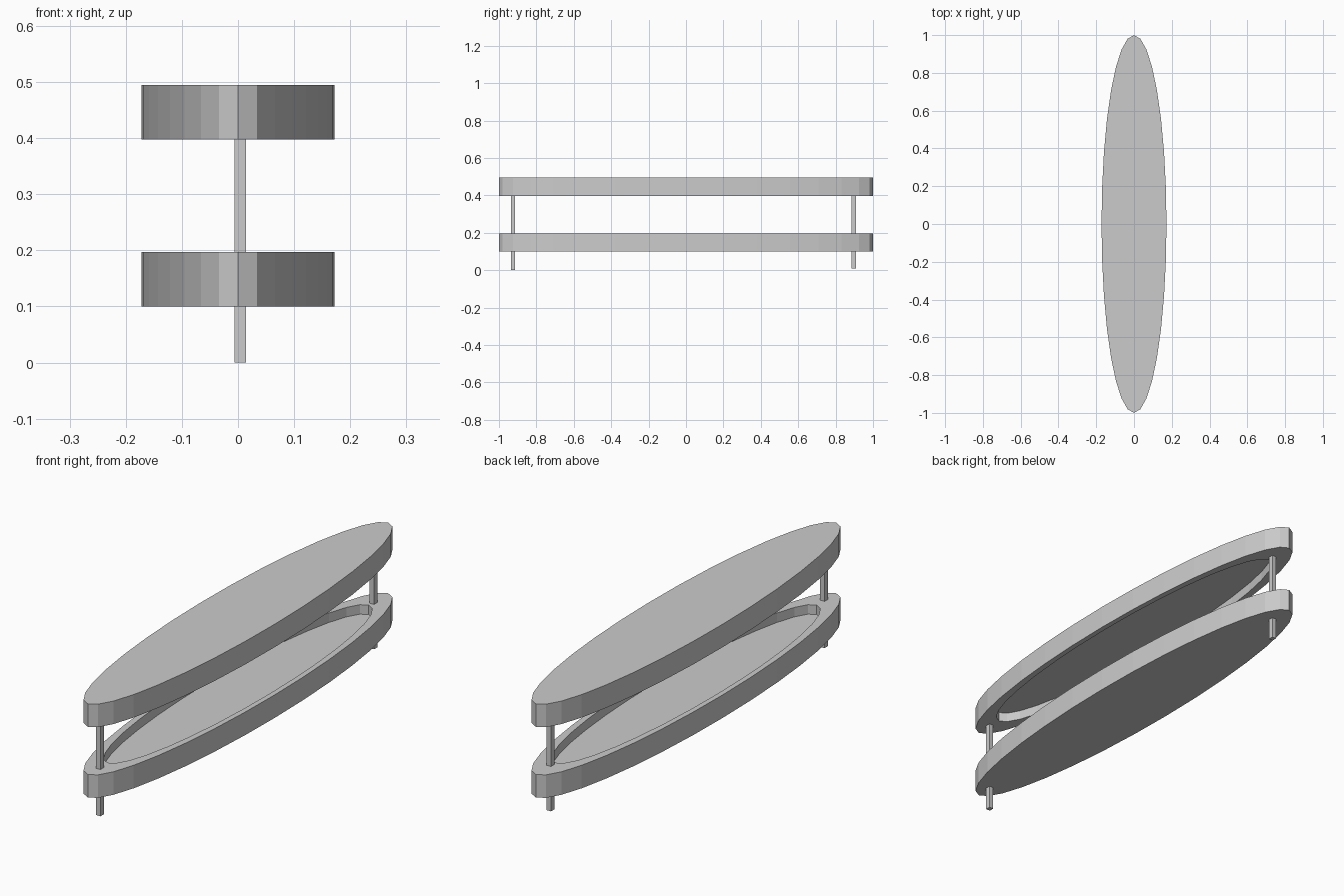
import bpy, bmesh, math

if "Cube" in bpy.data.objects:
    bpy.data.objects.remove(bpy.data.objects["Cube"])

SEGMENTS = 32
RX, RY = 0.172, 1.0      # outer half-width and half-length
INNER = 0.87             # recess size relative to the outline


def new_object(name, bm):
    bmesh.ops.recalc_face_normals(bm, faces=bm.faces)
    mesh = bpy.data.meshes.new(name)
    bm.to_mesh(mesh)
    bm.free()
    obj = bpy.data.objects.new(name, mesh)
    bpy.context.collection.objects.link(obj)
    return obj


def recessed_disc(name, z_flat, z_rim, depth):
    """Elliptical tray: closed at z_flat, recessed from z_rim towards it."""
    z_floor = z_rim - math.copysign(depth, z_rim - z_flat)
    bm = bmesh.new()
    rings = []
    for scale, z in ((1, z_flat), (1, z_rim), (INNER, z_rim), (INNER, z_floor)):
        ring = []
        for i in range(SEGMENTS):
            a = 2 * math.pi * i / SEGMENTS
            ring.append(bm.verts.new((RX * scale * math.cos(a), RY * scale * math.sin(a), z)))
        rings.append(ring)
    for r0, r1 in zip(rings, rings[1:]):
        for i in range(SEGMENTS):
            j = (i + 1) % SEGMENTS
            bm.faces.new((r0[i], r0[j], r1[j], r1[i]))
    bm.faces.new(rings[0])
    bm.faces.new(rings[-1])
    return new_object(name, bm)


def post(name, y, z0, z1):
    bm = bmesh.new()
    bmesh.ops.create_cube(bm, size=1)
    bmesh.ops.scale(bm, vec=(0.02, 0.022, z1 - z0), verts=bm.verts)
    bmesh.ops.translate(bm, vec=(0.004, y, (z0 + z1) / 2), verts=bm.verts)
    return new_object(name, bm)


# Two trays with their recesses facing each other
recessed_disc("lower_tray", 0.10, 0.197, 0.04)
recessed_disc("upper_tray", 0.495, 0.398, 0.04)

# Square posts through the solid tray ends
post("front_post", -0.925, 0.0, 0.44)
post("back_post", 0.897, 0.008, 0.448)
